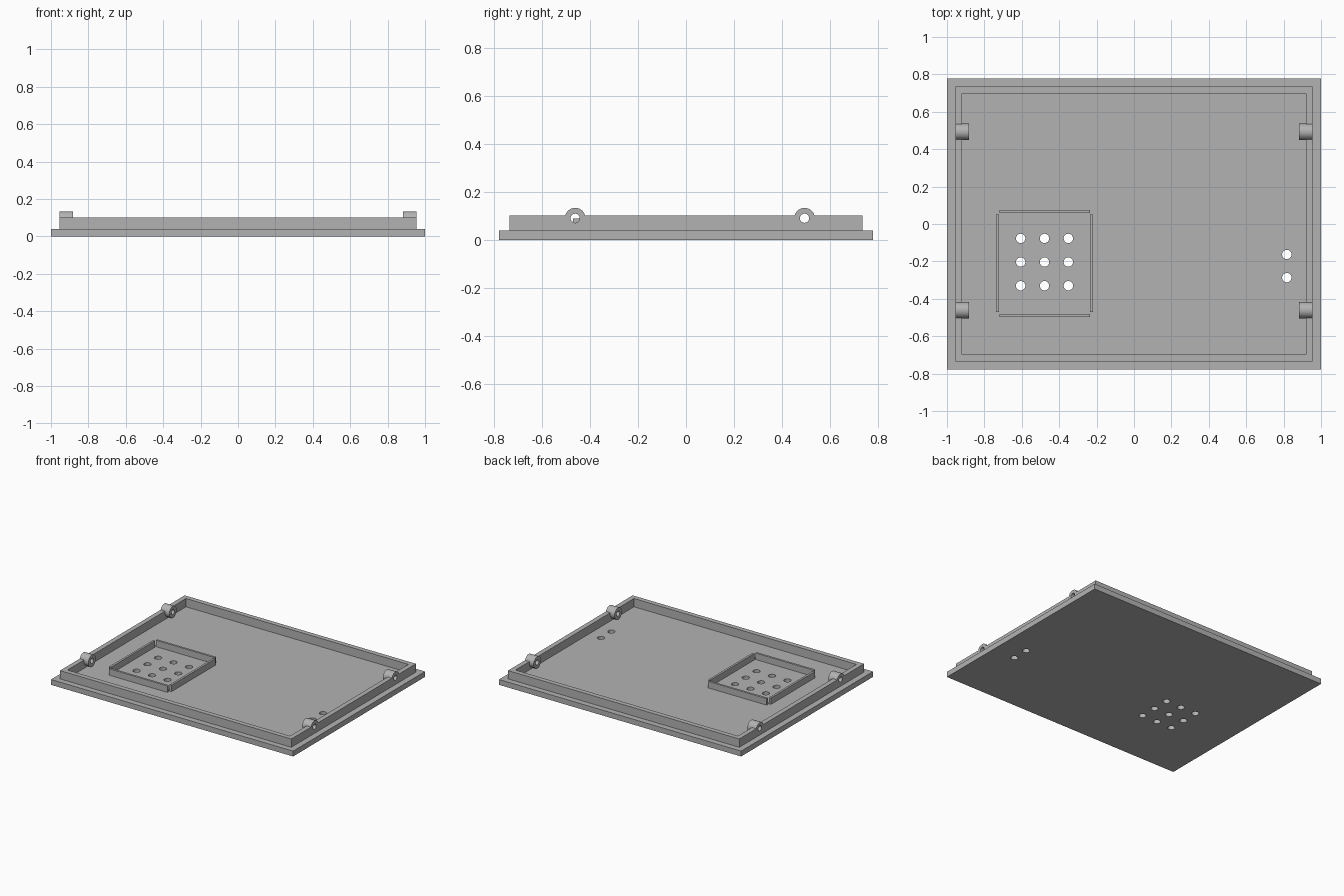
import bpy, bmesh, math
from mathutils import Matrix, Vector

if "Cube" in bpy.data.objects:
    bpy.data.objects.remove(bpy.data.objects["Cube"])

grey = bpy.data.materials.new("plain grey")
grey.use_nodes = True
colour = (0.45, 0.45, 0.45, 1)
grey.diffuse_color = colour
grey.node_tree.nodes["Principled BSDF"].inputs["Base Color"].default_value = colour


def add_box(bm, x0, x1, y0, y1, z0, z1):
    centre = Vector((x0 + x1, y0 + y1, z0 + z1)) / 2
    size = Matrix.Diagonal((x1 - x0, y1 - y0, z1 - z0, 1))
    bmesh.ops.create_cube(bm, size=1, matrix=Matrix.Translation(centre) @ size)


def add_cylinder(bm, centre, radius, depth, along_x=False):
    turn = Matrix.Rotation(math.pi / 2, 4, 'Y') if along_x else Matrix()
    bmesh.ops.create_cone(bm, cap_ends=True, segments=48, radius1=radius, radius2=radius,
                          depth=depth, matrix=Matrix.Translation(centre) @ turn)


def make_object(name, bm):
    mesh = bpy.data.meshes.new(name)
    bm.to_mesh(mesh)
    bm.free()
    mesh.materials.append(grey)
    obj = bpy.data.objects.new(name, mesh)
    bpy.context.collection.objects.link(obj)
    return obj


def combine(target, tool, operation):
    """Apply a boolean to target and remove the helper."""
    bpy.ops.object.select_all(action='DESELECT')
    bpy.context.view_layer.objects.active = target
    target.select_set(True)
    mod = target.modifiers.new("cut", 'BOOLEAN')
    mod.operation, mod.solver, mod.object = operation, 'EXACT', tool
    bpy.ops.object.modifier_apply(modifier=mod.name)
    bpy.data.objects.remove(tool)


def smooth(obj):
    bpy.ops.object.select_all(action='DESELECT')
    bpy.context.view_layer.objects.active = obj
    obj.select_set(True)
    bpy.ops.object.shade_smooth_by_angle(angle=math.radians(30))


PLATE_TOP, RIM_TOP, WALL_TOP = 0.04, 0.102, 0.088
RIM_X, RIM_Y, RIM_THICK = 0.955, 0.735, 0.036

# Base plate with the grille of nine holes and the pair of holes at the left
bm = bmesh.new()
add_box(bm, -1, 1, -0.778, 0.778, 0, PLATE_TOP)
plate = make_object("base_plate", bm)
bm = bmesh.new()
for i in range(3):
    for j in range(3):
        add_cylinder(bm, (-0.606 + 0.1275 * i, -0.33 + 0.1265 * j, 0), 0.025, 0.2)
for y in (-0.163, -0.287):
    add_cylinder(bm, (0.817, y, 0), 0.025, 0.2)
combine(plate, make_object("plate_drills", bm), 'DIFFERENCE')
smooth(plate)

# Raised rim
bm = bmesh.new()
add_box(bm, -RIM_X, RIM_X, -RIM_Y, RIM_Y, PLATE_TOP, RIM_TOP)
rim = make_object("rim_with_lugs", bm)
bm = bmesh.new()
ix, iy = RIM_X - RIM_THICK, RIM_Y - RIM_THICK
add_box(bm, -ix, ix, -iy, iy, 0, 0.2)
combine(rim, make_object("rim_hollow", bm), 'DIFFERENCE')

# Four round lugs on the side walls, bored through along x
lugs, bores = bmesh.new(), bmesh.new()
LUG_LENGTH = 0.072
for side in (-1, 1):
    for y in (-0.461, 0.493):
        centre = (side * (RIM_X - LUG_LENGTH / 2), y, 0.09)
        add_cylinder(lugs, centre, 0.043, LUG_LENGTH, along_x=True)
        add_cylinder(bores, centre, 0.019, 0.2, along_x=True)
combine(rim, make_object("lugs", lugs), 'UNION')
combine(rim, make_object("bores", bores), 'DIFFERENCE')
smooth(rim)

# Four thin walls around the grille, open at the corners
bm = bmesh.new()
for x in (-0.7365, -0.236):
    add_box(bm, x, x + 0.016, -0.471, 0.05, PLATE_TOP, WALL_TOP)
for y in (-0.496, 0.06):
    add_box(bm, -0.72, -0.236, y, y + 0.016, PLATE_TOP, WALL_TOP)
make_object("grille_walls", bm)
